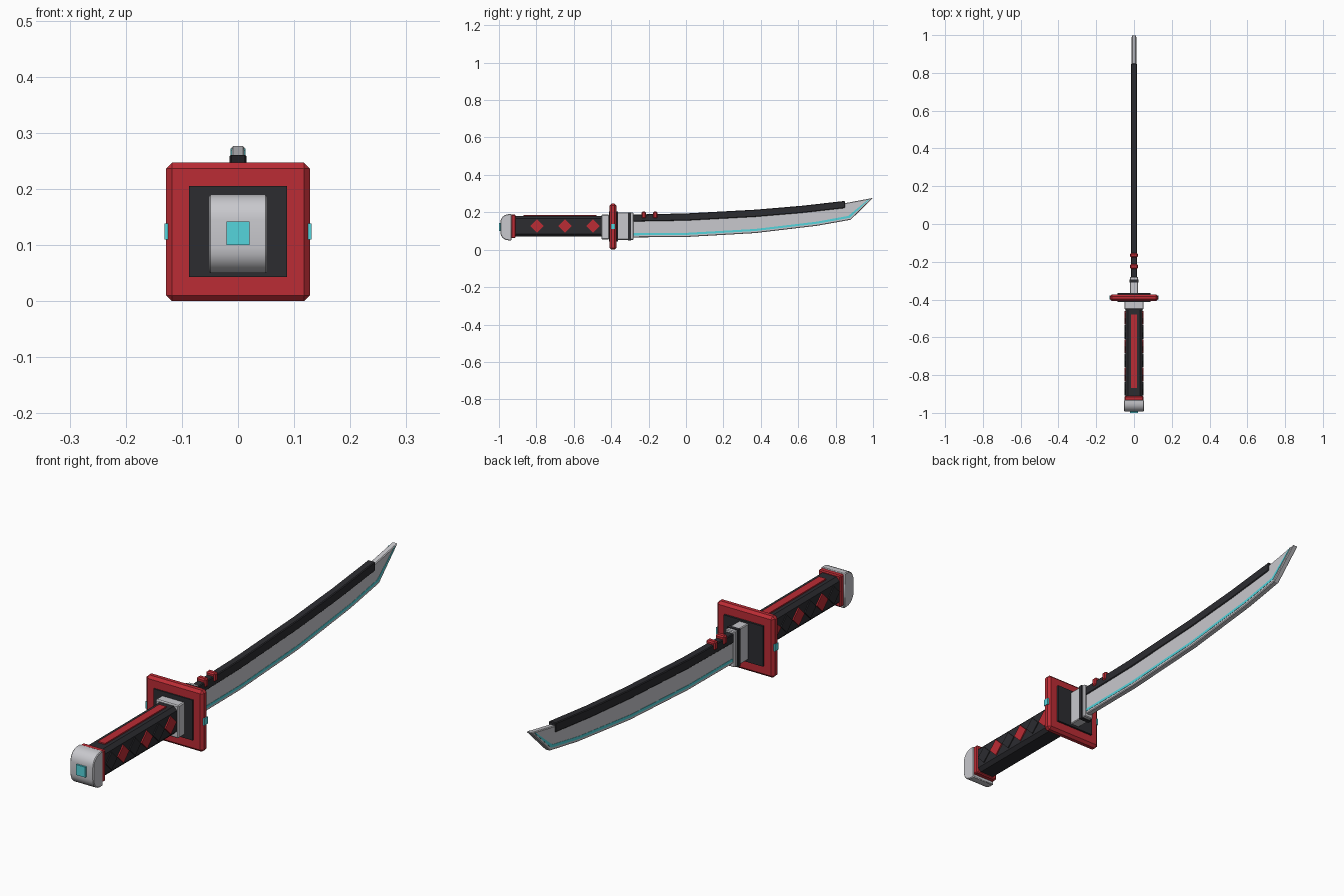
import bpy, bmesh, math

if "Cube" in bpy.data.objects:
    bpy.data.objects.remove(bpy.data.objects["Cube"])


def material(name, rgb):
    m = bpy.data.materials.new(name)
    m.diffuse_color = (*rgb, 1)
    m.use_nodes = True
    m.node_tree.nodes["Principled BSDF"].inputs["Base Color"].default_value = m.diffuse_color
    return m


RED = material("red", (0.50, 0.025, 0.035))
DARK = material("charcoal", (0.025, 0.025, 0.03))
TEAL = material("teal", (0.09, 0.66, 0.72))
STEEL = material("steel", (0.58, 0.58, 0.61))


def plate(name, profile, hw, mat, bevel=0, segments=1, x=0):
    """Extrude a (y, z) outline symmetrically to x - hw .. x + hw."""
    bm = bmesh.new()
    f = bm.faces.new([bm.verts.new((x - hw, y, z)) for y, z in profile])
    r = bmesh.ops.extrude_face_region(bm, geom=[f])
    moved = [v for v in r["geom"] if isinstance(v, bmesh.types.BMVert)]
    bmesh.ops.translate(bm, verts=moved, vec=(2 * hw, 0, 0))
    bmesh.ops.recalc_face_normals(bm, faces=bm.faces)
    me = bpy.data.meshes.new(name)
    bm.to_mesh(me)
    bm.free()
    ob = bpy.data.objects.new(name, me)
    bpy.context.collection.objects.link(ob)
    me.materials.append(mat)
    if bevel:
        b = ob.modifiers.new("bevel", 'BEVEL')
        b.width = bevel
        b.segments = segments
        b.limit_method = 'ANGLE'
        b.angle_limit = math.radians(40)
    return ob


def box(name, hw, y0, y1, z0, z1, mat, bevel=0, x=0):
    return plate(name, [(y0, z0), (y1, z0), (y1, z1), (y0, z1)], hw, mat, bevel, x=x)


def prism_y(name, hx, y0, y1, z0, z1, c, mat):
    """Bar along y with chamfered long edges."""
    ring = [(-hx + c, z0), (hx - c, z0), (hx, z0 + c), (hx, z1 - c),
            (hx - c, z1), (-hx + c, z1), (-hx, z1 - c), (-hx, z0 + c)]
    n = len(ring)
    verts = [(x, y, z) for y in (y0, y1) for x, z in ring]
    faces = [tuple(range(n)), tuple(range(2 * n - 1, n - 1, -1))]
    faces += [(i, i + n, (i + 1) % n + n, (i + 1) % n) for i in range(n)]
    me = bpy.data.meshes.new(name)
    me.from_pydata(verts, [], faces)
    ob = bpy.data.objects.new(name, me)
    bpy.context.collection.objects.link(ob)
    me.materials.append(mat)
    return ob


def shift(pts, dz):
    return [(y, z + dz) for y, z in pts]


# Blade: curved edge and back, meeting at an angled tip
edge = [(-0.30, 0.066), (0.0, 0.068), (0.37, 0.089), (0.70, 0.128), (0.88, 0.160)]
back = [(-0.29, 0.188), (0.0, 0.194), (0.37, 0.214), (0.62, 0.235), (0.85, 0.261)]
tip = (1.0, 0.277)
plate("blade", edge + [tip] + shift(back, -0.012)[::-1], 0.012, STEEL, 0.003)

# Dark spine wrapping the back of the blade
plate("blade_spine", shift(back, -0.037)[:1] + shift(back, -0.038)[1:] + back[::-1],
      0.0155, DARK, 0.003)

# Glowing line following the cutting edge up to the tip
plate("edge_line", shift(edge, 0.011)[:-1] + [(0.876, 0.171), (0.975, 0.264), (0.978, 0.272)]
      + [(0.868, 0.181)] + shift(edge, 0.022)[-2::-1], 0.0132, TEAL)

# Red spine clips
for i, y in enumerate((-0.225, -0.165)):
    box(f"spine_clip_{i + 1}", 0.02, y - 0.012, y + 0.012, 0.168, 0.203, RED, 0.005)

# Blade collar with dark band
box("blade_collar", 0.021, -0.37, -0.28, 0.053, 0.198, STEEL, 0.003)
box("collar_band", 0.024, -0.311, -0.295, 0.050, 0.200, DARK)

# Square guard, inset dark panel and side gems
guard = box("guard", 0.128, -0.408, -0.372, 0.0, 0.247, RED, 0.0105)
box("guard_panel", 0.087, -0.413, -0.364, 0.043, 0.205, DARK)
for s, side in ((1, "right"), (-1, "left")):
    box(f"guard_gem_{side}", 0.006, -0.401, -0.379, 0.110, 0.138, TEAL, x=s * 0.125)

# Handle with end collars
prism_y("handle", 0.045, -0.92, -0.44, 0.070, 0.181, 0.014, DARK)
box("handle_front_collar", 0.051, -0.452, -0.41, 0.055, 0.187, STEEL, 0.004)
box("handle_rear_collar", 0.050, -0.935, -0.911, 0.062, 0.188, RED, 0.004)
box("handle_top_inlay", 0.016, -0.868, -0.478, 0.175, 0.186, RED)

# Alternating diamond wrap on both sides
for s, side in ((1, "right"), (-1, "left")):
    for i in range(6):
        y = -0.872 + 0.075 * i
        r = 0.036
        red = i % 2
        plate(f"handle_diamond_{side}_{i + 1}",
              [(y - r, 0.126), (y, 0.126 - r), (y + r, 0.126), (y, 0.126 + r)],
              0.005, RED if red else DARK, x=s * (0.045 if red else 0.044))

# Rounded pommel with end gem
r, zc, hz = 0.045, 0.120, 0.070
arc = [math.radians(90 + 15 * k) for k in range(7)]
top = [(-0.948 + r * math.cos(a), zc + hz - r + r * math.sin(a)) for a in arc]
low = [(y, 2 * zc - z) for y, z in top[::-1]]
pommel = plate("pommel", [(-0.932, zc + hz)] + top + low + [(-0.932, zc - hz)],
               0.052, STEEL, 0.003)
bpy.ops.object.select_all(action='DESELECT')
pommel.select_set(True)
bpy.context.view_layer.objects.active = pommel
bpy.ops.object.shade_smooth_by_angle(angle=math.radians(30))
box("pommel_gem", 0.0205, -1.0, -0.98, 0.10, 0.142, TEAL)
